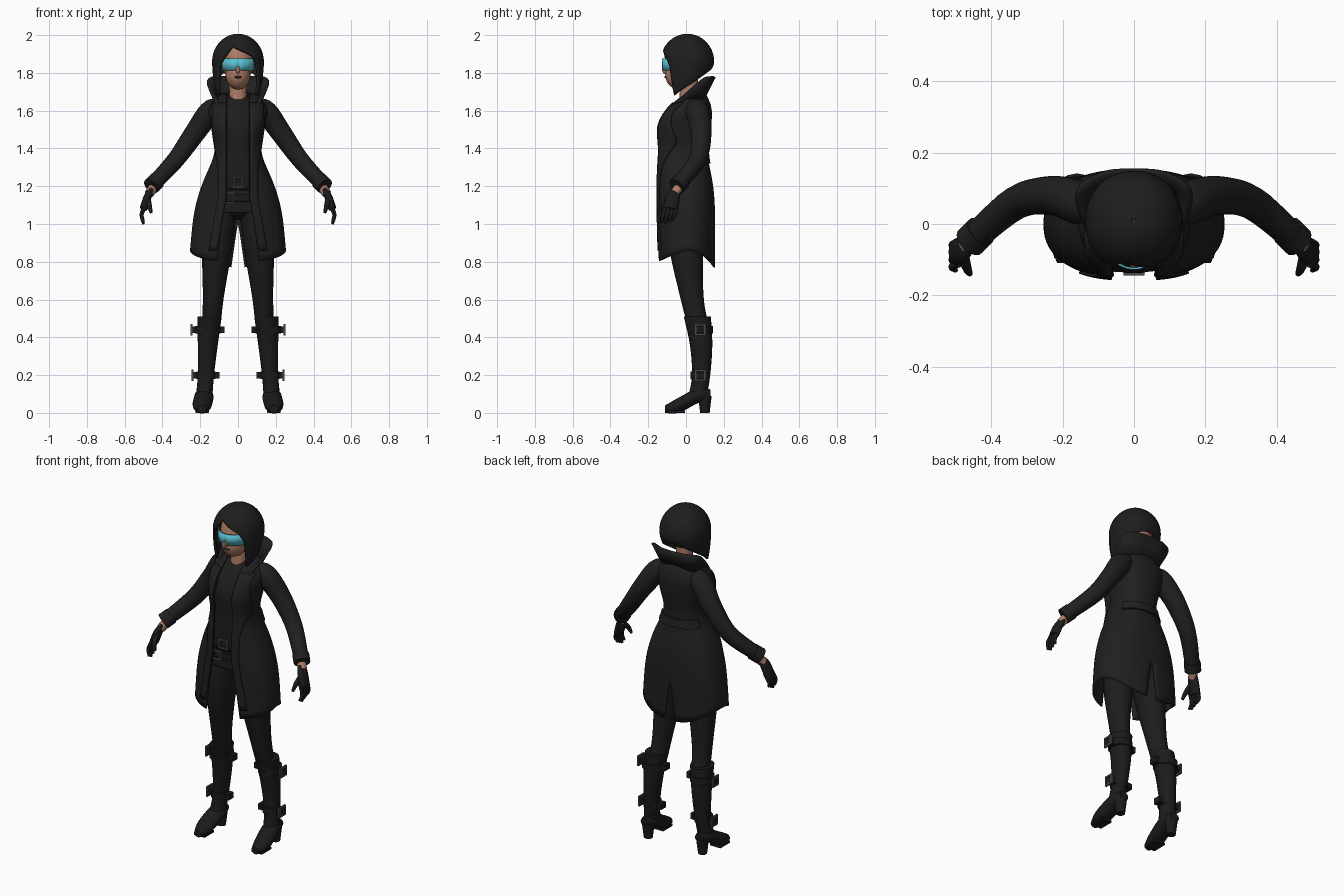
import bpy, bmesh
from math import sin, cos, pi, asin, copysign
from mathutils import Vector

if "Cube" in bpy.data.objects:
    bpy.data.objects.remove(bpy.data.objects["Cube"])


def material(name, red, green=None, blue=None):
    colour = (red, green or red, blue or red, 1)
    mat = bpy.data.materials.new(name)
    mat.use_nodes = True
    mat.diffuse_color = colour
    shader = next(node for node in mat.node_tree.nodes if node.type == "BSDF_PRINCIPLED")
    shader.inputs["Base Color"].default_value = colour
    return mat


COAT = material("coat_black", .014)
CLOTH = material("cloth_black", .012)
LEATHER = material("leather_black", .011)
HAIR = material("hair_black", .013)
METAL = material("buckle_grey", .07)
SKIN = material("skin", .42, .2, .13)
LIPS = material("lip_dark", .03, .02, .02)
VISOR = material("visor_cyan", .1, .52, .63)


def finish(name, bm, mat, mirror=False, thick=0):
    bmesh.ops.remove_doubles(bm, verts=bm.verts, dist=.0005)
    bmesh.ops.recalc_face_normals(bm, faces=bm.faces)
    mesh = bpy.data.meshes.new(name)
    bm.to_mesh(mesh)
    bm.free()
    mesh.materials.append(mat)
    mesh.polygons.foreach_set("use_smooth", [True] * len(mesh.polygons))
    mesh.set_sharp_from_angle(angle=pi / 4)
    obj = bpy.data.objects.new(name, mesh)
    bpy.context.collection.objects.link(obj)
    if mirror:
        obj.modifiers.new("mirror", "MIRROR")
    if thick:
        solid = obj.modifiers.new("thickness", "SOLIDIFY")
        solid.thickness, solid.offset = thick, 0


def spline(points, steps=5):
    """Smooth curve through a few points of any dimension."""
    padded = [points[0], *points, points[-1]]
    out = []
    for group in zip(padded, padded[1:], padded[2:], padded[3:]):
        for i in range(steps):
            t = i / steps
            out.append([b + t / 2 * (c - a + t * (2 * a - 5 * b + 4 * c - d
                        + t * (3 * (b - c) + d - a))) for a, b, c, d in zip(*group)])
    return out + [list(points[-1])]


def look_up(curve, z):
    """Values of a descending curve at height z."""
    z = max(min(z, curve[0][0]), curve[-1][0])
    for upper, lower in zip(curve, curve[1:]):
        if z >= lower[0]:
            t = (upper[0] - z) / (upper[0] - lower[0])
            return [p + (q - p) * t for p, q in zip(upper[1:], lower[1:])]


def sheet(name, rows, mat, mirror=False, thick=.008):
    """Open surface through rows of points."""
    bm = bmesh.new()
    grid = [[bm.verts.new(point) for point in row] for row in rows]
    for upper, lower in zip(grid, grid[1:]):
        for i in range(len(upper) - 1):
            bm.faces.new((upper[i], upper[i + 1], lower[i + 1], lower[i]))
    finish(name, bm, mat, mirror, thick)


def tube(name, points, mat, mirror=False, squash=1, side=(1, 0, 0), axis=None, sides=16):
    """Closed smooth limb through (x, y, z, radius); squash flattens it across side."""
    bm = bmesh.new()
    path = spline(points)
    centres = [Vector(p[:3]) for p in path]
    loops = []
    for i, centre in enumerate(centres):
        along = Vector(axis) if axis else centres[min(i + 1, len(path) - 1)] - centres[max(i - 1, 0)]
        along.normalize()
        u = Vector(side)
        u = (u - along * u.dot(along)).normalized()
        w = along.cross(u) * squash
        turns = [2 * pi * k / sides for k in range(sides)]
        loops.append([bm.verts.new(centre + path[i][3] * (u * cos(t) + w * sin(t))) for t in turns])
    for lower, upper in zip(loops, loops[1:]):
        for k in range(sides):
            j = (k + 1) % sides
            bm.faces.new((lower[k], lower[j], upper[j], upper[k]))
    bm.faces.new(loops[0])
    bm.faces.new(loops[-1])
    finish(name, bm, mat, mirror)


def solids(name, items, mat, mirror=False, ball=False):
    """Boxes or balls from (centre, size) pairs; a ball's size is its radii."""
    bm = bmesh.new()
    for centre, size in items:
        if ball:
            made = bmesh.ops.create_uvsphere(bm, u_segments=24, v_segments=16, radius=1)
        else:
            made = bmesh.ops.create_cube(bm, size=1)
        bmesh.ops.scale(bm, vec=size, verts=made["verts"])
        bmesh.ops.translate(bm, vec=centre, verts=made["verts"])
    finish(name, bm, mat, mirror)


def oval(width, front, back, z, angle, power=.85):
    """Point on a rounded outline; angle zero is the front, pi the back."""
    s, c = sin(angle), cos(angle)
    x = copysign(abs(s) ** power, s) * width
    y = (front + back) / 2 - copysign(abs(c) ** power, c) * (back - front) / 2
    return x, y, z


# Body outline: height, half width, front and back
BODY = spline([(1.69, .08, -.01, .1), (1.62, .15, -.09, .13), (1.52, .14, -.15, .13),
               (1.38, .12, -.15, .11), (1.2, .19, -.15, .14), (1.05, .23, -.15, .15),
               (.85, .25, -.15, .15)])


def body(z, angle, off=0):
    width, front, back = look_up(BODY, z)
    return oval(width + off, front - off, back + off, z, angle)


def opening(z):
    return .06 + .17 * max(0, 1.15 - z)


def angle_at(z, x):
    return asin(min(1, x / look_up(BODY, z)[0]) ** (1 / .85))


# Coat shell with front opening, curved hem and back slit
rows = []
for i in range(29):
    z = 1.69 - .03 * i
    flare = max(0, 1 - z) / .15
    start = angle_at(z, opening(z))
    end = pi - .1 * flare
    row = []
    for j in range(33):
        angle = start + (end - start) * j / 32
        x, y, _ = body(z, angle)
        c = cos(angle)
        hem = .86 - .06 * max(c, 0) - .09 * min(c, 0) ** 2
        row.append((x, y, 1 - flare * (1 - hem) if flare else z))
    rows.append(row)
sheet("coat", rows, COAT, True)

# Lapels running down into the front facing
rows = []
for i in range(27):
    z = 1.64 - .03 * i
    width = .04 + .03 * max(0, min(1, (z - 1.3) * 5))
    start, end = angle_at(z, opening(z)), angle_at(z, opening(z) + width)
    rows.append([body(z, start + (end - start) * j / 4, .007) for j in range(5)])
sheet("lapel", rows, COAT, True)

# Standing flared collar
rim = spline([(0, .15, 1.78), (.09, .14, 1.78), (.16, .08, 1.76), (.11, -.07, 1.62), (.07, -.15, 1.5)])
base = spline([(0, .09, 1.66), (.07, .09, 1.66), (.11, .06, 1.66), (.07, -.06, 1.61), (.06, -.14, 1.5)])
rows = [[Vector(b).lerp(Vector(r), t) for b, r in zip(base, rim)] for t in (0, .5, 1)]
sheet("collar", rows, COAT, True, .014)

# Coat half belt, shirt, trouser top and waist belts follow the body outline
def wrap(name, top, bottom, off, mat, reach=pi):
    rows = [[body(top + (bottom - top) * i / 20, pi - reach * j / 24, off) for j in range(25)]
            for i in range(21)]
    sheet(name, rows, mat, True)


wrap("back_belt", 1.37, 1.32, .008, COAT, 1.1)
wrap("shirt", 1.68, 1.18, -.02, CLOTH)
wrap("trouser_top", 1.22, 1.06, -.04, CLOTH)
wrap("upper_belt", 1.24, 1.2, -.018, LEATHER)
wrap("lower_belt", 1.16, 1.12, -.03, LEATHER)
solids("trouser_seat", [((0, 0, 1.1), (.16, .1, .08))], CLOTH, ball=True)


def frame(centre, along, width=.05, height=.05, bar=.01):
    """Four bars of a square buckle."""
    along, centre, up = Vector(along), Vector(centre), Vector((0, 0, 1))
    thick = Vector((bar, bar, bar))
    for s in (-.5, .5):
        yield centre + along * s * width, thick + up * height
        yield centre + up * s * height, thick + along * (width - bar)


solids("upper_belt_buckle", frame((0, -.14, 1.22), (1, 0, 0)), METAL)
solids("lower_belt_buckle", frame((-.05, -.13, 1.14), (1, 0, 0)), METAL)

# Sleeves, wrists and gloves
tube("sleeve", [(.1, .05, 1.61, .055), (.15, .06, 1.59, .062), (.23, .08, 1.48, .055),
                (.33, .06, 1.34, .047), (.45, -.04, 1.21, .04)], COAT, True)
tube("sleeve_cuff", [(.43, -.02, 1.23, .046), (.46, -.05, 1.2, .046)], COAT, True)
tube("wrist", [(.43, -.02, 1.22, .027), (.47, -.06, 1.16, .025)], SKIN, True)
tube("glove_palm", [(.46, -.05, 1.18, .028), (.48, -.07, 1.14, .038), (.5, -.08, 1.08, .038)],
     LEATHER, True, .55, side=(0, 1, 0))
for i, finger in enumerate(("index", "middle", "ring", "little")):
    y = .02 * i - .11
    drop = .01 * abs(i - 1)
    tube(finger + "_finger", [(.49, y, 1.1, .012), (.51, y - .01, 1.05, .011),
                              (.5, y - .02, 1 + drop, .007)], LEATHER, True, sides=8)
tube("thumb", [(.48, -.08, 1.14, .016), (.47, -.12, 1.1, .014), (.46, -.14, 1.06, .008)],
     LEATHER, True, sides=8)

# Legs and tall boots
UP, BACK = (0, 0, 1), (0, 1, 0)
tube("trouser_leg", [(.09, 0, 1.08, .084), (.11, 0, .88, .08), (.13, .03, .62, .056),
                     (.14, .06, .48, .05)], CLOTH, True, 1.12, axis=UP)
tube("boot_shaft", [(.15, .06, .51, .064), (.16, .08, .36, .053), (.17, .08, .2, .043),
                    (.18, .06, .08, .044)], LEATHER, True, 1.12, axis=UP)
tube("boot_foot", [(.18, .13, .1, .03), (.18, .06, .09, .05), (.19, -.04, .04, .05),
                   (.19, -.11, .02, .025)], LEATHER, True, .8, axis=BACK)
solids("boot_sole", [((.19, -.05, .006), (.07, .09, .012))], LEATHER, True)
tube("boot_heel", [(.18, .1, 0, .025), (.18, .1, .09, .036)], LEATHER, True, axis=UP)

# Boot straps with side tabs and buckles
for name, x, z, radius in (("upper", .16, .44, .067), ("lower", .17, .2, .05)):
    y = .075
    tube(name + "_strap", [(x, y, z - .02, radius), (x, y, z + .02, radius)], LEATHER, True, axis=UP)
    tabs = [((x + s * (radius + .01), y, z), (.025, .045, .035)) for s in (-1, 1)]
    solids(name + "_strap_tabs", tabs, LEATHER, True)
    solids(name + "_strap_buckle", frame((x + radius + .02, y, z), BACK), METAL, True)

# Head, neck and facial features
solids("head", [((0, 0, 1.86), (.088, .11, .11)), ((0, -.035, 1.79), (.066, .075, .078))], SKIN, ball=True)
tube("neck", [(0, .01, 1.62, .05), (0, .02, 1.78, .045)], SKIN)
solids("nose", [((0, -.11, 1.815), (.012, .016, .02))], SKIN, ball=True)
solids("lips", [((0, -.106, 1.778), (.02, .008, .007))], LIPS, ball=True)

# Wraparound visor with a nose notch
rows = [[], []]
for i in range(41):
    angle = (i - 20) / 19
    low = 1.812 + .024 * max(0, 1 - abs(angle) * 5)
    for row, z in zip(rows, (low, 1.876)):
        row.append((.095 * sin(angle), -.12 * cos(angle) - .005, z))
sheet("visor", rows, VISOR, thick=.006)

# Bob hair: domed crown, side-swept parting, long cheeks and short nape
PARTING = [(1.94, -.25, .25), (1.89, .6, .5), (1.84, .85, .8), (1.7, 1, 1)]
rows = []
for i in range(25):
    tilt = max(.02, min(1, i / 16) * pi / 2)
    fall = max(0, i - 16) / 8
    size = sin(tilt) * (1 - .12 * fall ** 2)
    z = 1.86 + .14 * cos(tilt)
    left, right = look_up(PARTING, z - .16 * fall)
    row = []
    for j in range(41):
        angle = left + (2 * pi - left - right) * j / 40
        hem = 1.73 - .09 * cos(angle)
        x, y, _ = oval(.13 * size, -.135 * size, .135 * size, z, angle, .95)
        row.append((x, y + .007, z - fall * (1.86 - hem)))
    rows.append(row)
sheet("hair", rows, HAIR, thick=.014)
